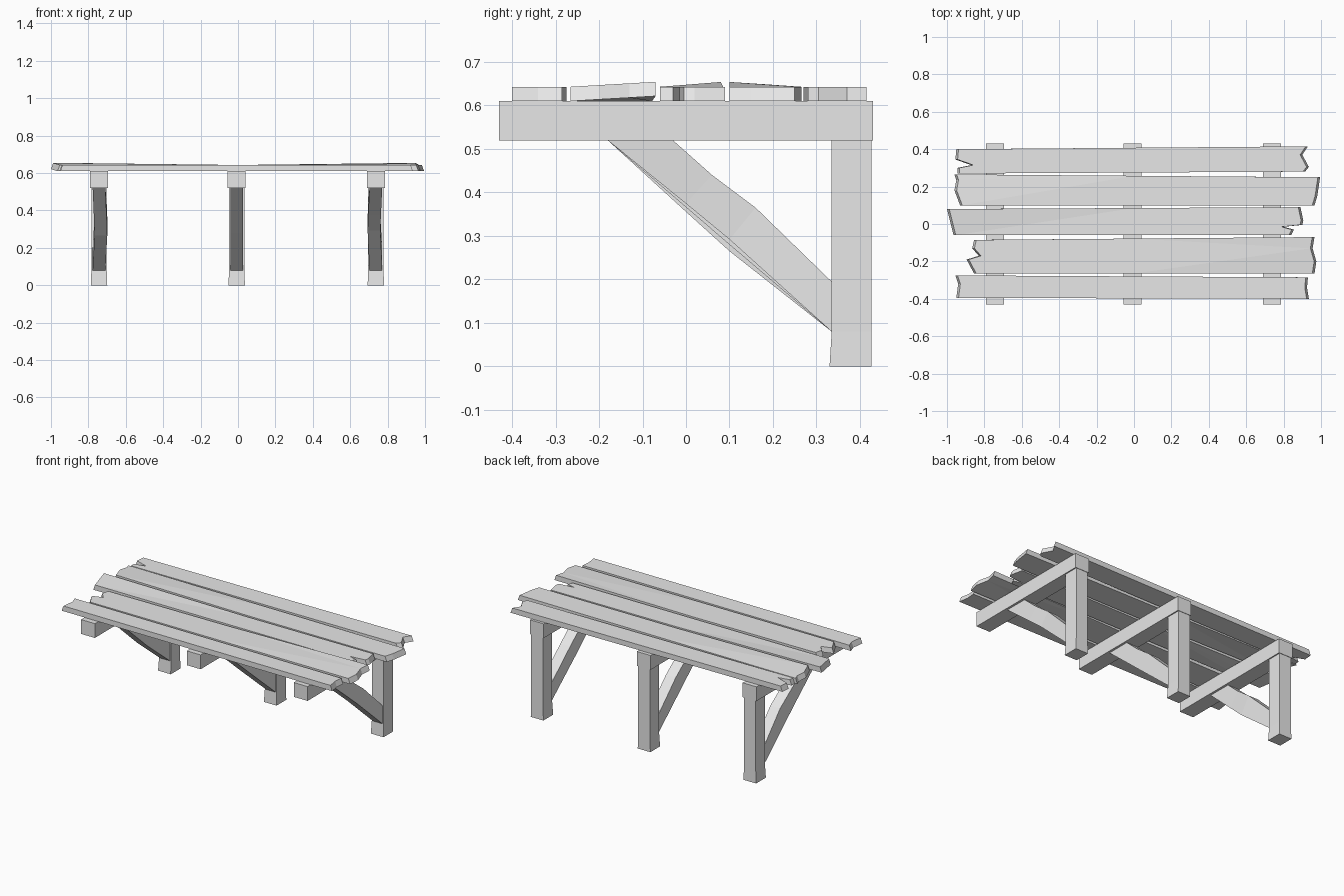
import bpy
import bmesh

cube = bpy.data.objects.get("Cube")
if cube:
    bpy.data.objects.remove(cube, do_unlink=True)

wood = bpy.data.materials.new("grey_wood")
wood.use_nodes = True
GREY = (0.8, 0.8, 0.8, 1)
wood.diffuse_color = GREY
wood.node_tree.nodes["Principled BSDF"].inputs["Base Color"].default_value = GREY


def finish(name, bm):
    """Turn a bmesh into a flat-shaded wooden object."""
    bmesh.ops.recalc_face_normals(bm, faces=bm.faces)
    mesh = bpy.data.meshes.new(name)
    bm.to_mesh(mesh)
    bm.free()
    mesh.materials.append(wood)
    obj = bpy.data.objects.new(name, mesh)
    bpy.context.collection.objects.link(obj)
    return obj


def loft(name, rings):
    """Skin a row of four-cornered sections and cap both ends."""
    bm = bmesh.new()
    loops = [[bm.verts.new(p) for p in ring] for ring in rings]
    for a, b in zip(loops, loops[1:]):
        for i in range(4):
            j = (i + 1) % 4
            bm.faces.new((a[i], a[j], b[j], b[i]))
    bm.faces.new(loops[0])
    bm.faces.new(loops[-1])
    return finish(name, bm)


def rect(x, half, y0, y1, z):
    return [(x - half, y0, z), (x + half, y0, z), (x + half, y1, z), (x - half, y1, z)]


def plank(name, left, right, lift=None):
    """Board with broken ends; lift = (end side, edge side) that warps upward."""
    bm = bmesh.new()
    base = bm.faces.new([bm.verts.new((x, y, 0.61)) for x, y in left + right])
    ys = [y for x, y in left + right]
    low, high = min(ys), max(ys)
    top = bmesh.ops.extrude_face_region(bm, geom=[base], use_keep_orig=True)
    for v in top["geom"]:
        if isinstance(v, bmesh.types.BMVert):
            v.co.z += 0.033
            v.co.x += -0.012 if v.co.x > 0 else 0.012
    bmesh.ops.bisect_plane(bm, geom=bm.verts[:] + bm.edges[:] + bm.faces[:],
                           plane_co=(0, 0, 0), plane_no=(1, 0, 0))
    if lift:
        end, edge = lift
        for v in bm.verts:
            across = (v.co.y - low) / (high - low)
            if edge < 0:
                across = 1 - across
            v.co.z += 0.012 * max(0, v.co.x * end) * across
    bmesh.ops.triangulate(bm, faces=[f for f in bm.faces if len(f.verts) > 4])
    return finish(name, bm)


# Brackets: crossbeam, post and bowed diagonal brace
lower = [(-0.18, 0.52), (0.0, 0.366), (0.10, 0.28), (0.335, 0.08)]
upper = [(-0.03, 0.52), (0.06, 0.44), (0.16, 0.365), (0.335, 0.195)]
bend = [0, 0.7, 1, 0]
for side, x, bow, sag in (("right", -0.743, 0.01, -0.015),
                          ("middle", -0.007, 0, 0),
                          ("left", 0.737, -0.01, 0.012)):
    loft(side + "_crossbeam", [rect(x, 0.048, -0.43, 0.43, z) for z in (0.52, 0.61)])
    loft(side + "_post", [rect(x, 0.044, 0.33, 0.427, 0),
                          rect(x, 0.041, 0.335, 0.427, 0.08),
                          rect(x, 0.041, 0.335, 0.427, 0.52)])
    rings = []
    for (ly, lz), (uy, uz), k in zip(lower, upper, bend):
        cx = x + bow * k
        lz += sag * k
        rings.append([(cx - 0.034, ly, lz), (cx + 0.034, ly, lz),
                      (cx + 0.034, uy, uz), (cx - 0.034, uy, uz)])
    loft(side + "_brace", rings)

# Planks, back to front: left outline runs downward, right outline upward
plank("plank_back",
      [(-0.95, 0.40), (-0.955, 0.345), (-0.87, 0.315), (-0.945, 0.30), (-0.945, 0.27)],
      [(0.915, 0.28), (0.935, 0.305), (0.90, 0.37), (0.93, 0.415)])
plank("plank_second",
      [(-0.96, 0.265), (-0.95, 0.235), (-0.96, 0.18), (-0.93, 0.10)],
      [(0.965, 0.10), (0.98, 0.15), (0.995, 0.25)], (-1, -1))
plank("plank_centre",
      [(-1.0, 0.08), (-0.98, 0.0), (-0.965, -0.06)],
      [(0.84, -0.06), (0.855, -0.03), (0.80, -0.015), (0.90, -0.005),
       (0.905, 0.02), (0.89, 0.09)], (-1, 1))
plank("plank_fourth",
      [(-0.855, -0.085), (-0.865, -0.13), (-0.83, -0.17), (-0.895, -0.19), (-0.855, -0.265)],
      [(0.965, -0.265), (0.975, -0.20), (0.955, -0.13), (0.965, -0.07)], (1, 1))
plank("plank_front",
      [(-0.955, -0.275), (-0.94, -0.32), (-0.95, -0.395)],
      [(0.935, -0.40), (0.925, -0.34), (0.93, -0.285)])
